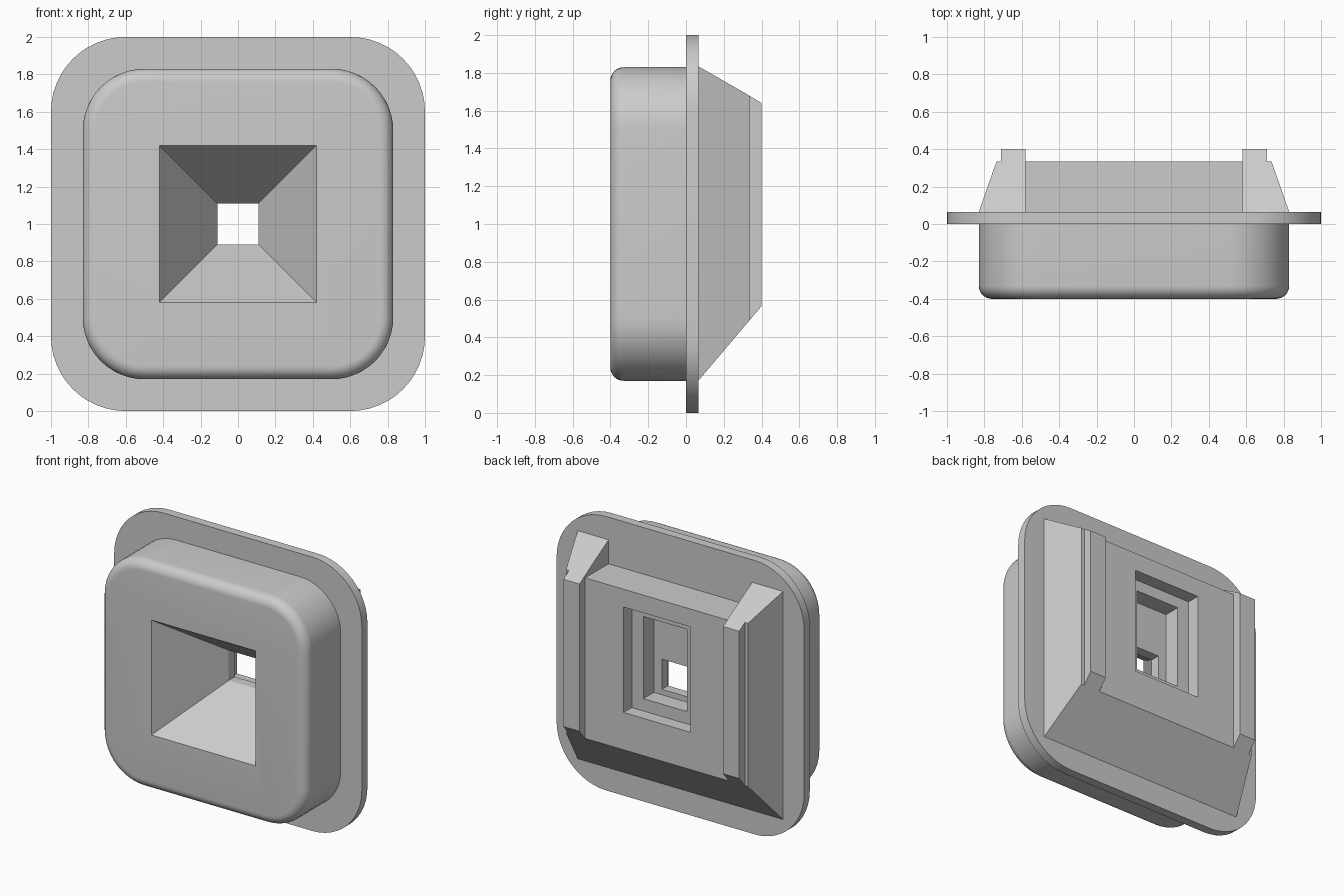
import bpy
import bmesh
import math

if "Cube" in bpy.data.objects:
    bpy.data.objects.remove(bpy.data.objects["Cube"])

grey = bpy.data.materials.new("light_grey")
grey.use_nodes = True
grey.diffuse_color = (0.6, 0.6, 0.6, 1)
grey.node_tree.nodes["Principled BSDF"].inputs["Base Color"].default_value = (0.6, 0.6, 0.6, 1)


def rect(y, x0, x1, z0, z1):
    return [(x0, y, z0), (x1, y, z0), (x1, y, z1), (x0, y, z1)]


def rounded(y, half, radius, steps=12):
    """Rounded square facing along y, centred at z = 1."""
    points = []
    c = half - radius
    for q, (sx, sz) in enumerate([(1, 1), (-1, 1), (-1, -1), (1, -1)]):
        for i in range(steps + 1):
            a = math.pi / 2 * (q + i / steps)
            points.append((sx * c + radius * math.cos(a), y,
                           1 + sz * c + radius * math.sin(a)))
    return points


def loft(name, rings):
    """Solid skinned through rings of equal point count, capped at both ends."""
    bm = bmesh.new()
    loops = [[bm.verts.new(p) for p in ring] for ring in rings]
    n = len(loops[0])
    for a, b in zip(loops, loops[1:]):
        for i in range(n):
            j = (i + 1) % n
            bm.faces.new((a[i], a[j], b[j], b[i]))
    bm.faces.new(loops[0])
    bm.faces.new(loops[-1])
    bmesh.ops.recalc_face_normals(bm, faces=bm.faces)
    mesh = bpy.data.meshes.new(name)
    bm.to_mesh(mesh)
    bm.free()
    mesh.materials.append(grey)
    obj = bpy.data.objects.new(name, mesh)
    bpy.context.collection.objects.link(obj)
    return obj


def activate(obj):
    bpy.ops.object.select_all(action='DESELECT')
    obj.select_set(True)
    bpy.context.view_layer.objects.active = obj


def cut(obj, cutter):
    activate(obj)
    mod = obj.modifiers.new("cut", 'BOOLEAN')
    mod.operation = 'DIFFERENCE'
    mod.solver = 'EXACT'
    mod.object = cutter
    bpy.ops.object.modifier_apply(modifier=mod.name)


# Front body with a softly rounded front edge
EDGE = 0.07
body_rings = []
for k in range(9):
    a = math.pi / 2 * k / 8
    inset = EDGE * (1 - math.sin(a))
    body_rings.append(rounded(-0.4 + EDGE * (1 - math.cos(a)), 0.83 - inset, 0.33 - inset))
body_rings.append(rounded(0, 0.83, 0.33))
body = loft("front_body", body_rings)

# Wide thin flange
flange = loft("flange", [rounded(0, 1, 0.4), rounded(0.065, 1, 0.4)])

# Tapered block on the back, lowered between the rails
block = loft("back_block", [rect(0.065, -0.83, 0.83, 0.17, 1.835),
                            rect(0.335, -0.735, 0.735, 0.488, 1.68)])
notch = loft("notch_cutter", [rect(0, -0.58, 0.58, 1.66, 2), rect(0.5, -0.58, 0.58, 1.66, 2)])
cut(block, notch)

# Pair of raised rails
for side, x0, x1 in (("left", 0.58, 0.71), ("right", -0.71, -0.58)):
    loft(side + "_rail", [rect(0.335, x0, x1, 0.488, 1.68),
                          rect(0.4, x0, x1, 0.565, 1.64)])

# Funnel, short tunnel and stepped rear window as one cutter
opening = loft("opening_cutter", [
    rect(-0.45, -0.454, 0.454, 0.546, 1.454),
    rect(0.05, -0.11, 0.11, 0.89, 1.11),
    rect(0.12, -0.11, 0.11, 0.89, 1.11),
    rect(0.12, -0.176, 0.176, 0.85, 1.45),
    rect(0.24, -0.176, 0.176, 0.85, 1.45),
    rect(0.24, -0.27, 0.27, 0.76, 1.53),
    rect(0.45, -0.27, 0.27, 0.76, 1.53)])
for part in (body, flange, block):
    cut(part, opening)

for helper in (notch, opening):
    bpy.data.objects.remove(helper)

# Smooth rounded parts, keeping hard edges
for part in (body, flange):
    activate(part)
    bpy.ops.object.shade_smooth_by_angle(angle=math.radians(30))
